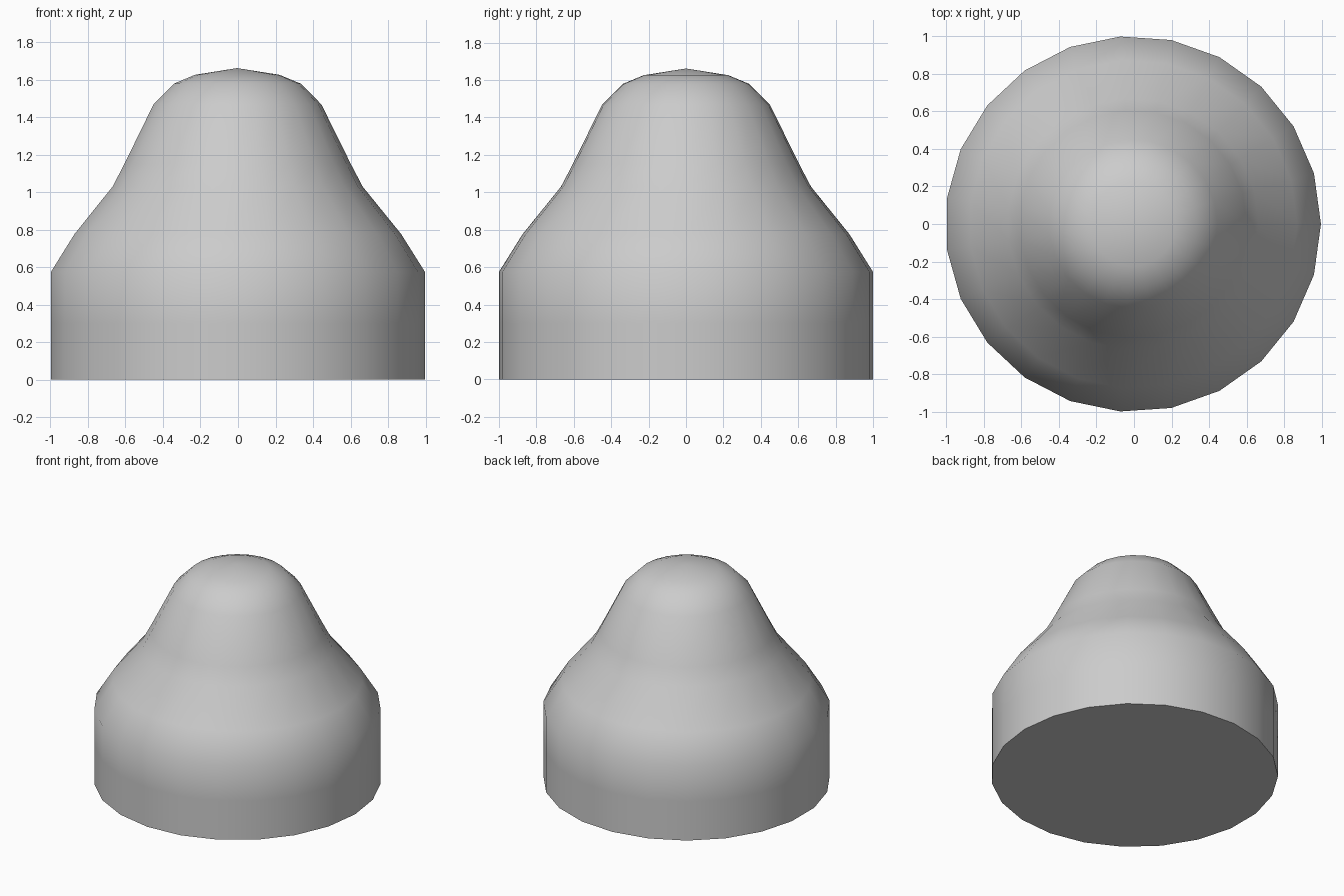
import bpy
import bmesh
from math import cos, sin, tau

cube = bpy.data.objects.get("Cube")
if cube:
    bpy.data.objects.remove(cube, do_unlink=True)

SIDES = 23
SHIFT = -0.005  # an odd side count is slightly off-centre in x

# Radius and height of each ring, from the base up
PROFILE = [(1.002, 0), (1.002, 0.3), (1.002, 0.575), (0.875, 0.777), (0.67, 1.03),
           (0.607, 1.15), (0.45, 1.468), (0.34, 1.579), (0.227, 1.626)]
TOP = 1.662

# Grey material
grey = bpy.data.materials.new("plain grey")
colour = (0.6, 0.6, 0.6, 1)
grey.diffuse_color = colour
grey.use_nodes = True
grey.node_tree.nodes["Principled BSDF"].inputs["Base Color"].default_value = colour

# Lathe-turned body
bm = bmesh.new()
rings = [[bm.verts.new((r * cos(tau * i / SIDES) + SHIFT, r * sin(tau * i / SIDES), z))
          for i in range(SIDES)] for r, z in PROFILE]
tip = bm.verts.new((SHIFT, 0, TOP))
for low, high in zip(rings, rings[1:]):
    for i in range(SIDES):
        j = (i + 1) % SIDES
        bm.faces.new((low[i], low[j], high[j], high[i]))

# Rounded cap and flat base
for i in range(SIDES):
    bm.faces.new((rings[-1][i], rings[-1][(i + 1) % SIDES], tip))
bm.faces.new(rings[0][::-1])

mesh = bpy.data.meshes.new("bell_body")
bm.to_mesh(mesh)
bm.free()
mesh.materials.append(grey)
body = bpy.data.objects.new("bell_body", mesh)
bpy.context.collection.objects.link(body)

# Smooth sides, sharp base rim
bpy.context.view_layer.objects.active = body
body.select_set(True)
bpy.ops.object.shade_smooth_by_angle(angle=1.0)
